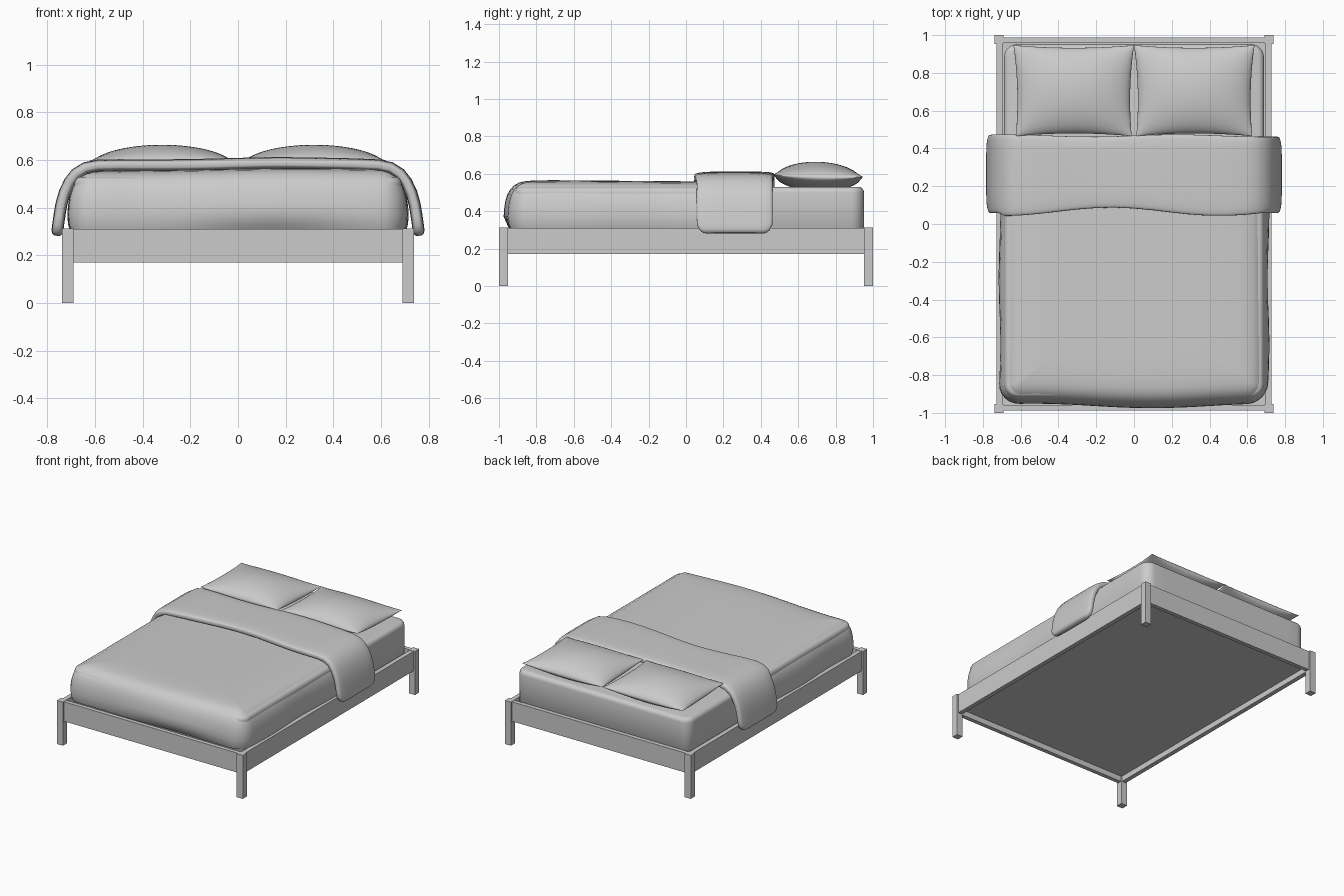
import bpy, bmesh, math
from math import sin, cos, pi, sqrt
from mathutils import Vector

cube = bpy.data.objects.get("Cube")
if cube:
    bpy.data.objects.remove(cube, do_unlink=True)

grey = bpy.data.materials.new("plain grey")
grey.use_nodes = True
grey.diffuse_color = (0.6, 0.6, 0.6, 1)
grey.node_tree.nodes["Principled BSDF"].inputs["Base Color"].default_value = (0.6, 0.6, 0.6, 1)


def finish(bm, name, smooth=None):
    bmesh.ops.recalc_face_normals(bm, faces=bm.faces)
    mesh = bpy.data.meshes.new(name)
    bm.to_mesh(mesh)
    bm.free()
    mesh.materials.append(grey)
    obj = bpy.data.objects.new(name, mesh)
    bpy.context.collection.objects.link(obj)
    if smooth:
        bpy.ops.object.select_all(action='DESELECT')
        obj.select_set(True)
        bpy.context.view_layer.objects.active = obj
        bpy.ops.object.shade_smooth_by_angle(angle=math.radians(smooth))
    return obj


def box(name, x, y, z):
    """Box from (min, max) pairs."""
    bm = bmesh.new()
    bmesh.ops.create_cube(bm, size=1)
    for v in bm.verts:
        v.co = Vector([(a + b) / 2 + c * (b - a) for (a, b), c in zip((x, y, z), v.co)])
    return finish(bm, name)


def loft(name, rings, smooth):
    """Skin closed rings and cap both ends."""
    bm = bmesh.new()
    loops = [[bm.verts.new(p) for p in ring] for ring in rings]
    n = len(loops[0])
    for a, b in zip(loops, loops[1:]):
        for i in range(n):
            j = (i + 1) % n
            bm.faces.new((a[i], a[j], b[j], b[i]))
    bm.faces.new(loops[0])
    bm.faces.new(loops[-1])
    return finish(bm, name, smooth)


def rounded_ring(hx, hy, r, inset, z, cy, shape=None):
    """Rounded rectangle with subdivided sides, moved inwards by inset."""
    rr = max(r - inset, 0.01)
    ax, ay = hx - inset - rr, hy - inset - rr
    corners = [(ax, ay), (-ax, ay), (-ax, -ay), (ax, -ay)]
    pts = []
    for k, (x, y) in enumerate(corners):
        for s in range(7):
            t = (k + s / 6) * pi / 2
            pts.append(Vector((x + rr * cos(t), y + rr * sin(t), z)))
        nx, ny = corners[(k + 1) % 4]
        t = (k + 1) * pi / 2
        for s in range(1, 14):
            f = s / 14
            pts.append(Vector((x + (nx - x) * f + rr * cos(t), y + (ny - y) * f + rr * sin(t), z)))
    for p in pts:
        p.y += cy
        if shape:
            shape(p)
    return pts


# Wooden frame: posts, rails and base panel
for side, sx in (("right", -1), ("left", 1)):
    for end, sy in (("front", -1), ("back", 1)):
        box(f"{end}_{side}_leg", sorted((sx * 0.69, sx * 0.738)),
            sorted((sy * 0.952, sy)), (0, 0.312))
    box(f"{side}_rail", sorted((sx * 0.695, sx * 0.727)), (-0.955, 0.955), (0.17, 0.31))
for end, sy in (("front", -1), ("back", 1)):
    box(f"{end}_rail", (-0.695, 0.695), sorted((sy * 0.957, sy * 0.987)), (0.17, 0.31))
box("base_panel", (-0.697, 0.697), (-0.96, 0.96), (0.21, 0.24))

# Mattress with softened rim
rim = [(0.02, 0.23), (0, 0.25), (0, 0.5)]
rim += [(0.03 * (1 - cos(a)), 0.5 + 0.03 * sin(a)) for a in (pi / 8, pi / 4, pi * 3 / 8, pi / 2)]
loft("mattress", [rounded_ring(0.688, 0.935, 0.07, d, z, 0.017) for d, z in rim], 50)


# Bed cover: soft rounded shell with gentle waves
def cover_wave(p):
    low = max(0, (0.56 - p.z) / 0.25)
    if p.y < -0.8:
        p.y -= 0.012 * cos((p.x - 0.1) * 5) - 0.004
        p.y += 0.025 * max(0, 0.37 - p.z) / 0.06 * math.exp(-((p.x - 0.15) / 0.3) ** 2)
    p.x += 0.006 * sin(p.y * 9 + 1) * min(low, 1)
    top = max(0, min(1, (p.z - 0.45) / 0.1))
    p.z += top * (0.005 * sin(p.x * 4 + 0.5) - 0.008 * p.y - 0.002)


cover = [(0.012, 0.305), (0.004, 0.33), (0, 0.37), (0.002, 0.41), (0.008, 0.45),
         (0.019, 0.485), (0.034, 0.51), (0.055, 0.53), (0.08, 0.543), (0.11, 0.55),
         (0.16, 0.555), (0.25, 0.557), (0.36, 0.557), (0.5, 0.557), (0.64, 0.557)]
loft("bed_cover", [rounded_ring(0.712, 0.705, 0.11, d, z, -0.262, cover_wave)
                   for d, z in cover], 50)

# Folded blanket: stadium section swept over the bed and down both sides
half_path = [(0, 0.582), (0.1, 0.582), (0.2, 0.581), (0.3, 0.58), (0.4, 0.579), (0.5, 0.578),
             (0.59, 0.575), (0.64, 0.565), (0.68, 0.54), (0.707, 0.505), (0.728, 0.46),
             (0.742, 0.41), (0.75, 0.36), (0.755, 0.325), (0.758, 0.3), (0.76, 0.287), (0.761, 0.28)]
path = [(-x, z) for x, z in reversed(half_path[1:])] + half_path
rings = []
last = len(path) - 1
for i, (x, z) in enumerate(path):
    a, b = path[max(i - 1, 0)], path[min(i + 1, last)]
    tx, tz = b[0] - a[0], b[1] - a[1]
    length = sqrt(tx * tx + tz * tz)
    nx, nz = -tz / length, tx / length
    drop = max(0, z - 0.278)
    near = max(0, 1 - drop / 0.06)
    trim = 0.06 * (1 - sqrt(max(0, 1 - near ** 2)))
    thick = 0.025 * sqrt(max(0.02, 1 - max(0, 1 - drop / 0.022) ** 2))
    front = 0.065 + 0.022 * cos((x + 0.12) * 5.5) * (abs(x) < 0.7) + trim
    front -= 0.008 * (abs(x) >= 0.7)
    back = 0.468 + 0.006 * sin(x * 7) - trim
    lift = 0.007 * sin(x * 4.5) * max(0, 1 - abs(x) / 0.72) + 0.002
    ring = []
    for k in range(48):
        t = 2 * pi * k / 48
        c, s = cos(t), sin(t)
        # Superellipse: flat faces with rounded edges
        y = (front + back) / 2 + (back - front) / 2 * math.copysign(abs(c) ** 0.45, c)
        w = thick * math.copysign(abs(s) ** 0.45, s)
        ring.append((x + nx * w, y, z + nz * w + lift))
    rings.append(ring)
loft("folded_blanket", rings, 60)


# Pillows: two puffed sheets meeting at a pinched seam
def pillow(name, side):
    bm = bmesh.new()
    n = 28
    for sign in (1, -1):
        grid = []
        for i in range(n + 1):
            row = []
            for j in range(n + 1):
                u, v = -cos(pi * i / n), -cos(pi * j / n)
                bulge = (1 - u * u) * (1 - v * v)
                x = 0.313 * u * (1 - 0.045 * (1 - v * v)) * (1 + 0.02 * v)
                y = 0.241 * v * (1 - 0.06 * (1 - u * u))
                seam = 0.578 + 0.012 * (u * v) ** 2 - 0.006 * v
                puff = 0.086 * bulge ** 0.55 if sign > 0 else -0.056 * min(1, 1.3 * bulge ** 0.6)
                row.append(bm.verts.new((side * (0.319 + x), 0.706 + y, seam + puff)))
            grid.append(row)
        for i in range(n):
            for j in range(n):
                bm.faces.new((grid[i][j], grid[i + 1][j], grid[i + 1][j + 1], grid[i][j + 1]))
    bmesh.ops.remove_doubles(bm, verts=bm.verts, dist=0.0002)
    finish(bm, name, 60)


pillow("right_pillow", -1)
pillow("left_pillow", 1)
